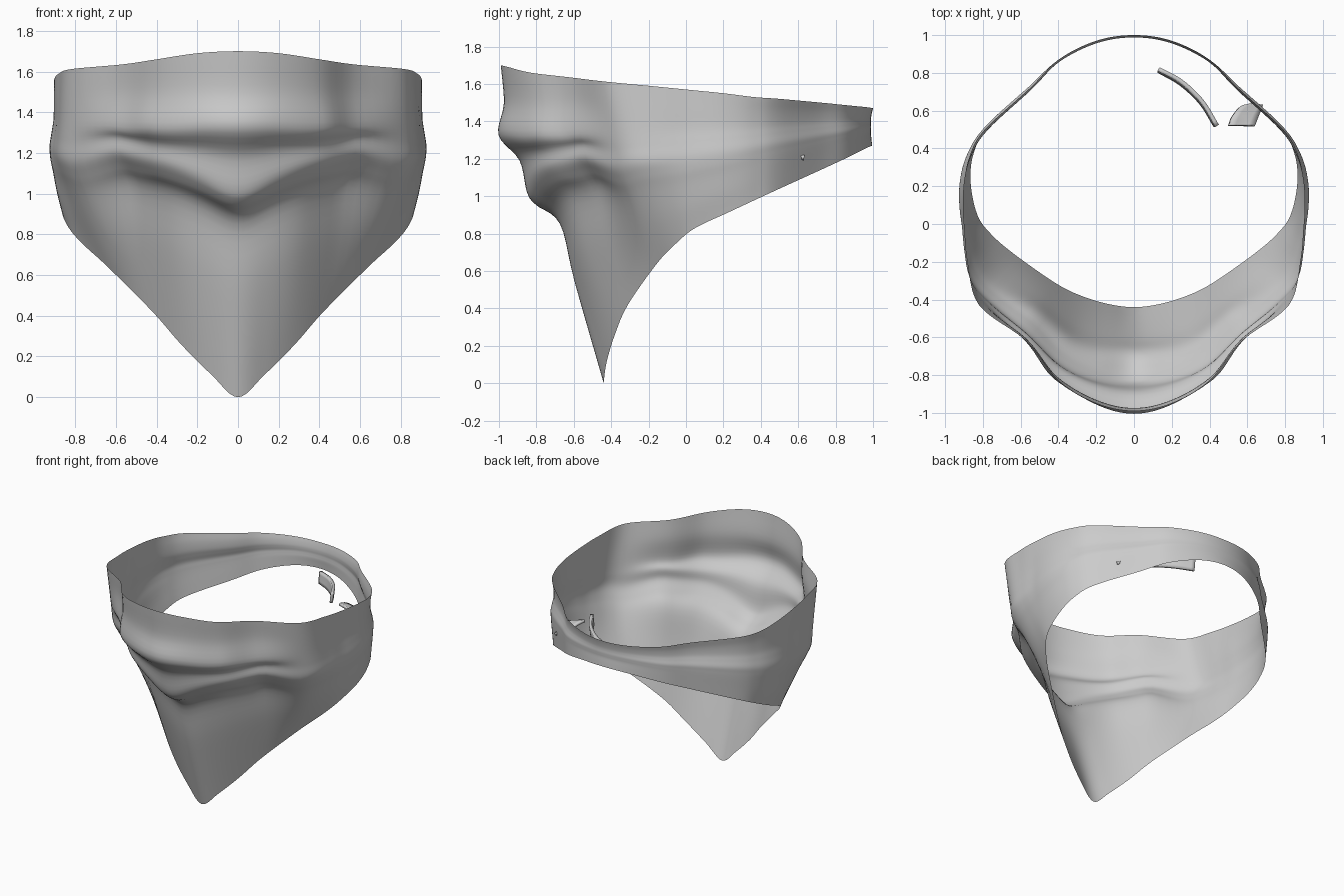
import bpy, bmesh, math
from mathutils import Vector

if "Cube" in bpy.data.objects:
    bpy.data.objects.remove(bpy.data.objects["Cube"])


def spline(keys, f):
    """Catmull-Rom through a list of Vectors, f in index units."""
    n = len(keys) - 1
    i = min(int(f), n - 1)
    u = f - i
    b, c = keys[i], keys[i + 1]
    a = keys[i - 1] if i > 0 else b * 2 - c
    d = keys[i + 2] if i + 2 <= n else c * 2 - b
    return 0.5 * (2 * b + (c - a) * u + (2 * a - 5 * b + 4 * c - d) * u * u
                  + (3 * b - a - 3 * c + d) * u ** 3)


def mirrored(keys):
    """Add mirrored ends so the curve runs smoothly over the centre plane."""
    return ([Vector((-keys[1][0], *keys[1][1:]))] + keys
            + [Vector((-keys[-2][0], *keys[-2][1:]))])


def grid_object(name, rows, closed=False):
    bm = bmesh.new()
    grid = [[bm.verts.new(p) for p in r] for r in rows]
    n = len(grid)
    for i in range(n if closed else n - 1):
        a, b = grid[i], grid[(i + 1) % n]
        for j in range(len(a) - 1):
            bm.faces.new((a[j], a[j + 1], b[j + 1], b[j])).smooth = True
    bmesh.ops.recalc_face_normals(bm, faces=bm.faces)
    me = bpy.data.meshes.new(name)
    bm.to_mesh(me)
    bm.free()
    ob = bpy.data.objects.new(name, me)
    bpy.context.collection.objects.link(ob)
    return ob


# Upper hem, front centre to back centre (x, y, z)
top = [(0, -.99, 1.70), (.2, -.95, 1.69), (.40, -.83, 1.66), (.57, -.62, 1.635),
       (.82, -.43, 1.612), (.88, -.2, 1.59), (.90, 0, 1.57), (.90, .2, 1.55),
       (.87, .36, 1.53), (.79, .50, 1.52), (.55, .72, 1.50), (.40, .87, 1.485),
       (.2, .97, 1.475), (0, 1.0, 1.47)]
# Lower hem, with the hanging point at the front
low = [(0, -.44, 0), (.13, -.425, .11), (.28, -.38, .26), (.42, -.31, .42),
       (.64, -.155, .64), (.76, -.05, .75), (.83, .05, .83), (.865, .22, .91),
       (.85, .37, .98), (.78, .50, 1.04), (.55, .72, 1.14), (.40, .86, 1.205),
       (.2, .96, 1.255), (0, .995, 1.27)]
# Fold profiles at chosen columns: (fraction down, outward offset)
folds = {
    0: [(0, 0), (.12, .05), (.22, .133), (.30, .065), (.40, .08), (.44, .053), (.50, -.042), (.68, -.02), (1, 0)],
    2: [(0, 0), (.12, .04), (.24, .11), (.30, .07), (.36, .08), (.41, .05), (.48, -.01), (.68, 0), (1, 0)],
    3: [(0, 0), (.12, .03), (.25, .085), (.30, .07), (.36, .085), (.42, .05), (.50, .005), (.70, .01), (1, 0)],
    4: [(0, 0), (.14, .03), (.28, .06), (.37, .08), (.46, .10), (.54, .09), (.63, .07), (.80, .04), (1, 0)],
    6: [(0, 0), (.14, .01), (.28, .02), (.38, .035), (.48, .05), (.57, .05), (.67, .04), (.83, .025), (1, 0)],
    9: [(0, 0), (.14, -.01), (.28, -.01), (.38, 0), (.48, .012), (.57, .012), (.67, .01), (.83, .005), (1, 0)],
    13: [(0, 0), (.14, -.006), (.28, -.01), (.38, -.01), (.48, -.008), (.57, -.008), (.67, -.008), (.83, -.004), (1, 0)],
}
top = mirrored([Vector(p) for p in top])
low = mirrored([Vector(p) for p in low])
COLS = sorted(folds)


def fold_at(s):
    for a, b in zip(COLS, COLS[1:]):
        if s <= b:
            u = (s - a) / (b - a)
            u = u * u * (3 - 2 * u)
            return [Vector(p).lerp(Vector(q), u) for p, q in zip(folds[a], folds[b])]


def column(s, sign):
    a, b = spline(top, s + 1), spline(low, s + 1)
    prof = fold_at(s)
    pts = []
    for k in range(41):
        t, off = spline(prof, k / 40 * 8)
        p = a.lerp(b, t)
        p += Vector((p.x, p.y, 0)).normalized() * off
        pts.append((p.x * sign, p.y, p.z))
    return pts


# Scarf cloth: closed ring of columns
N = 78
right = [column(13 * i / N, 1) for i in range(N + 1)]
left = [column(13 * i / N, -1) for i in range(N - 1, 0, -1)]
grid_object("scarf_cloth", right + left, closed=True)


def strip(name, edge_a, edge_b, thick):
    """Thin cloth strip between two edge paths."""
    A, B = [Vector(p) for p in edge_a], [Vector(p) for p in edge_b]
    n = len(A) - 1
    rows = []
    for i in range(17):
        a, b = spline(A, i / 16 * n), spline(B, i / 16 * n)
        rows.append([a.lerp(b, j / 4) for j in range(5)])
    ob = grid_object(name, rows)
    m = ob.modifiers.new("thickness", 'SOLIDIFY')
    m.thickness, m.offset = thick, 0


# Loose tie ends behind the head
strip("long_tie_end",
      [(.13, .82, 1.35), (.25, .755, 1.36), (.36, .65, 1.37), (.44, .52, 1.38)],
      [(.13, .81, 1.26), (.25, .74, 1.27), (.355, .64, 1.285), (.43, .52, 1.30)], .022)
strip("short_tie_end",
      [(.50, .52, 1.31), (.52, .57, 1.30), (.56, .62, 1.26), (.61, .635, 1.23)],
      [(.64, .52, 1.27), (.65, .55, 1.25), (.665, .59, 1.22), (.68, .63, 1.20)], .02)
